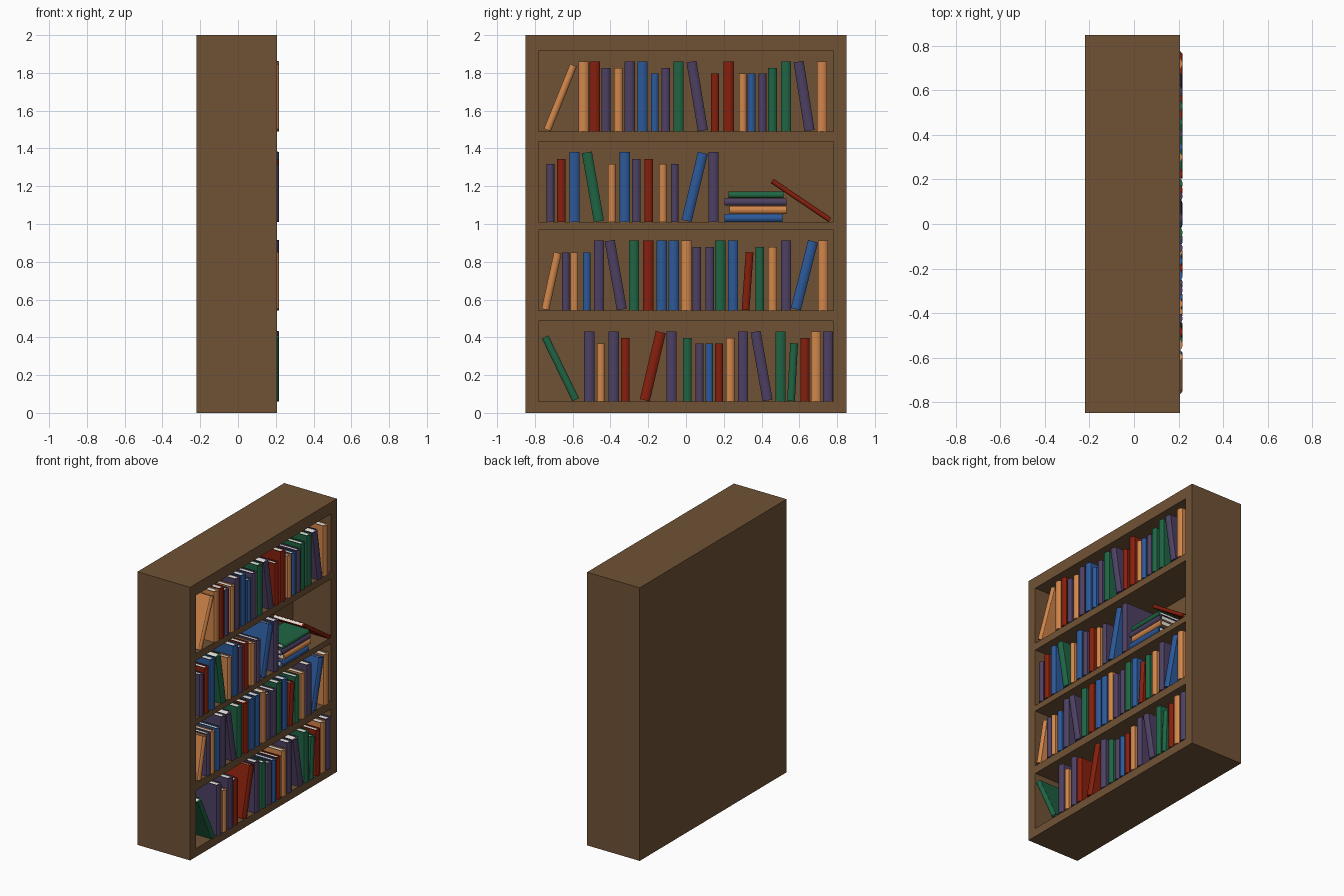
import bpy, bmesh, math

if "Cube" in bpy.data.objects:
    bpy.data.objects.remove(bpy.data.objects["Cube"])

def material(name, rgb):
    m = bpy.data.materials.new(name)
    m.diffuse_color = (*rgb, 1)
    m.use_nodes = True
    m.node_tree.nodes["Principled BSDF"].inputs["Base Color"].default_value = m.diffuse_color
    return m

wood = material("brown_wood", (0.162, 0.085, 0.036))
paper = material("paper", (0.85, 0.83, 0.78))
COVERS = {
    "O": material("tan_orange_cover", (0.64, 0.24, 0.07)),
    "R": material("red_cover", (0.24, 0.014, 0.004)),
    "B": material("blue_cover", (0.025, 0.10, 0.32)),
    "G": material("green_cover", (0.014, 0.13, 0.058)),
    "P": material("purple_cover", (0.075, 0.052, 0.125)),
}

def box(bm, lo, hi):
    vs = bmesh.ops.create_cube(bm, size=1)["verts"]
    for v in vs:
        for i in range(3):
            v.co[i] = (lo[i] + hi[i]) / 2 + v.co[i] * (hi[i] - lo[i])
    return {f for v in vs for f in v.link_faces}

def finish(bm, name, mats):
    bmesh.ops.recalc_face_normals(bm, faces=bm.faces)
    me = bpy.data.meshes.new(name)
    bm.to_mesh(me)
    bm.free()
    for m in mats:
        me.materials.append(m)
    ob = bpy.data.objects.new(name, me)
    bpy.context.collection.objects.link(ob)
    return ob

# Case: solid block with four recesses
SHELVES = [(0.061, 0.486), (0.543, 0.967), (1.01, 1.438), (1.49, 1.915)]
bm = bmesh.new()
box(bm, (-0.22, -0.85, 0), (0.207, 0.85, 2))
case = finish(bm, "bookcase", [wood])
bm = bmesh.new()
for z0, z1 in SHELVES:
    box(bm, (-0.10, -0.78, z0), (0.3, 0.78, z1))
cutter = finish(bm, "recess_cutter", [wood])
cutter.hide_render = True
cutter.hide_set(True)
cut = case.modifiers.new("recesses", "BOOLEAN")
cut.operation = "DIFFERENCE"
cut.solver = "EXACT"
cut.object = cutter

# Book: C-shaped cover with rounded spine toward +x, plus a page block
def book(name, colour, y, base, h, t, lean=0):
    d, c, r, seg = 0.67 * h, 0.005, t / 2, 6
    bulge = 0.013
    prof = [(-d, r)]
    R = (r * r + bulge * bulge) / (2 * bulge)
    half = math.asin(min(1, r / R))
    for i in range(seg + 1):
        a = half * (1 - 2 * i / seg)
        prof.append((bulge - R + R * math.cos(a), R * math.sin(a)))
    prof += [(-d, -r), (-d, c - r), (-0.004, c - r), (-0.004, r - c), (-d, r - c)]
    bm = bmesh.new()
    face = bm.faces.new([bm.verts.new((px, py, -h / 2)) for px, py in prof])
    ext = bmesh.ops.extrude_face_region(bm, geom=[face], use_keep_orig=True)
    top = [g for g in ext["geom"] if isinstance(g, bmesh.types.BMVert)]
    bmesh.ops.translate(bm, verts=top, vec=(0, 0, h))
    for f in box(bm, (0.008 - d, c - r, 0.008 - h / 2), (-0.004, r - c, h / 2 - 0.008)):
        f.material_index = 1
    ob = finish(bm, name, [COVERS[colour], paper])
    a = math.radians(lean)
    ob.location = (0.205, y, base + h / 2 * abs(math.cos(a)) + r * abs(math.sin(a)))
    ob.rotation_euler.x = -a
    return ob

# Book sizes: height and thickness
SIZES = {"L": (0.37, 0.054), "M": (0.335, 0.046), "S": (0.307, 0.041),
         "T": (0.37, 0.039), "N": (0.37, 0.027)}

def row(label, base, colours, sizes, ys, leans):
    for i, y in enumerate(ys):
        h, t = SIZES[sizes[i]]
        book(f"{label}_book_{i + 1}", colours[i], y, base, h, t, leans.get(i, 0))

row("top_shelf", 1.49, "OORPOPBBPGPRROBPGGPO", "TLLMMLLSMLLSLSSSMLLL",
    [-.665, -.543, -.483, -.424, -.358, -.298, -.231, -.165, -.107, -.039,
     .059, .154, .226, .30, .347, .405, .458, .53, .625, .72],
    {0: 22, 10: -9.4, 18: -9})
row("upper_shelf", 1.01, "PRBGOBPROPBPR", "SMLLSLMMSSLLN",
    [-.718, -.66, -.591, -.493, -.393, -.324, -.263, -.197, -.123, -.06,
     .046, .146, .609],
    {3: -9.9, 10: 13.5, 12: -56})
row("lower_shelf", 0.543, "OPOBPPGRBBOPPGBRGOPBO", "SSSSLLLLLLLMMLLSMMLLL",
    [-.712, -.636, -.591, -.525, -.461, -.372, -.276, -.20, -.128, -.065, .001,
     .057, .125, .181, .249, .326, .39, .458, .53, .627, .725],
    {0: 12.3, 5: -10, 15: 4, 19: 14.2})
row("bottom_shelf", 0.061, "GPOPRRPGPBROPPGGROP", "TLSLMLLMSSSMLLLSMLL",
    [-.665, -.512, -.451, -.382, -.321, -.176, -.076, .006, .072, .123, .175,
     .234, .302, .40, .50, .564, .63, .688, .752],
    {0: -26, 5: 13.2, 13: -9.9, 15: 3})

# Lying stack on the upper shelf
z = 1.01
for i, (col, y, h, t) in enumerate([("B", .358, .307, .043), ("O", .382, .302, .042),
                                    ("P", .368, .326, .039), ("G", .371, .29, .034)]):
    book(f"stacked_book_{i + 1}", col, y, z, h, t, 90)
    z += t + 0.001

# Soft spines, sharp cover edges
bpy.ops.object.select_all(action="DESELECT")
books = [o for o in bpy.context.scene.objects if "book_" in o.name]
for o in books:
    o.select_set(True)
bpy.context.view_layer.objects.active = books[0]
bpy.ops.object.shade_smooth_by_angle(angle=math.radians(25))
